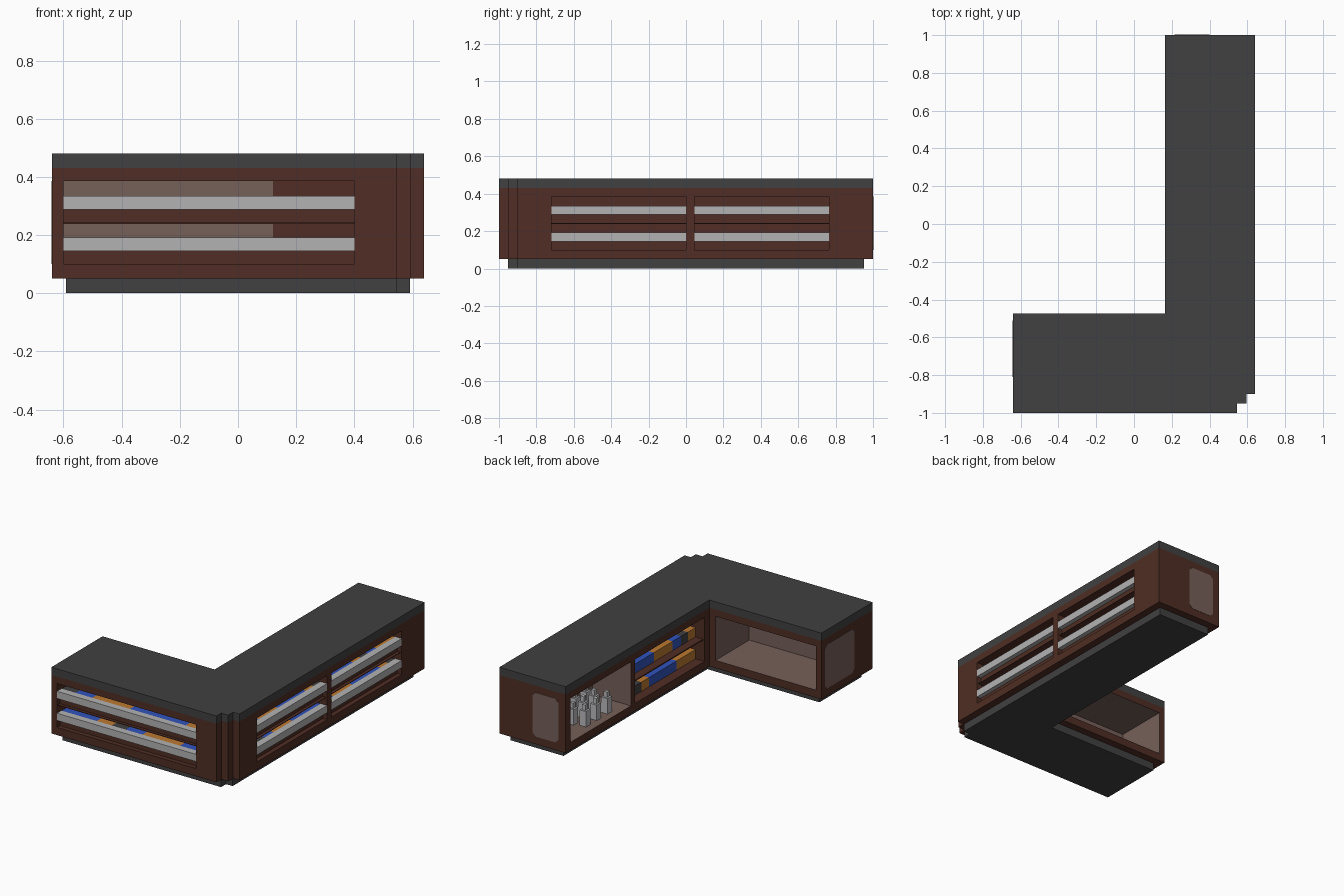
import bpy, bmesh
from mathutils import Vector

old = bpy.data.objects.get("Cube")
if old:
    bpy.data.objects.remove(old, do_unlink=True)


def material(name, r, g, b):
    m = bpy.data.materials.new(name)
    m.use_nodes = True
    m.diffuse_color = (r, g, b, 1)
    m.node_tree.nodes["Principled BSDF"].inputs["Base Color"].default_value = (r, g, b, 1)
    return m


BROWN = material("dark wood", 0.08, 0.027, 0.018)
GREY = material("charcoal", 0.052, 0.052, 0.052)
RAIL = material("light grey metal", 0.45, 0.45, 0.45)
GLASS = material("tinted glass", 0.18, 0.115, 0.1)
BLUE = material("blue packaging", 0.03, 0.085, 0.5)
ORANGE = material("orange packaging", 0.5, 0.19, 0.03)
BOTTLE = material("pale bottle", 0.5, 0.5, 0.52)


def prism(name, outline, axis, lo, hi, mat):
    """Extrude an outline along an axis; the outline uses the other two axes in order."""
    bm = bmesh.new()
    points = []
    for a, b in outline:
        p = [a, b]
        p.insert(axis, lo)
        points.append(bm.verts.new(p))
    face = bm.faces.new(points)
    moved = bmesh.ops.extrude_face_region(bm, geom=[face])["geom"]
    step = Vector((0, 0, 0))
    step[axis] = hi - lo
    bmesh.ops.translate(bm, vec=step, verts=[v for v in moved if isinstance(v, bmesh.types.BMVert)])
    bmesh.ops.recalc_face_normals(bm, faces=bm.faces)
    mesh = bpy.data.meshes.new(name)
    bm.to_mesh(mesh)
    bm.free()
    mesh.materials.append(mat)
    ob = bpy.data.objects.new(name, mesh)
    bpy.context.collection.objects.link(ob)
    return ob


def box(name, lo, hi, mat):
    outline = [(lo[0], lo[1]), (hi[0], lo[1]), (hi[0], hi[1]), (lo[0], hi[1])]
    return prism(name, outline, 2, lo[2], hi[2], mat)


def l_outline(inset):
    """L-shaped counter plan with a stepped outer corner."""
    i = inset
    corner = [(0.545, -1 + i), (0.545, -0.95 + i)]
    if not i:
        corner += [(0.595, -0.95), (0.595, -0.9)]
    return ([(-0.64 + i, -1 + i)] + corner
            + [(0.64 - i, -0.9), (0.64 - i, 1 - i), (0.165 + i, 1 - i),
               (0.165 + i, -0.475 - i), (-0.64 + i, -0.475 - i)])


# Plinth, body and counter top
prism("plinth", l_outline(0.048), 2, 0, 0.05, GREY)
body = prism("counter_body", l_outline(0), 2, 0.05, 0.43, BROWN)
prism("counter_top", l_outline(0), 2, 0.43, 0.48, GREY)

# Compartments cut into the body
LOW, MID, HIGH = 0.1, 0.2425, 0.385
cavities = [
    ((-0.6, -1.1), (0.4, -0.84), BROWN),
    ((0.46, -0.72), (0.8, 0.0), BROWN),
    ((0.46, 0.045), (0.8, 0.765), BROWN),
    ((-0.6, -0.82), (0.12, -0.4), GLASS),
    ((0.1, 0.33), (0.44, 0.95), GLASS),
    ((0.1, -0.425), (0.44, 0.285), BROWN),
]
for lo, hi, mat in cavities:
    cutter = box("cutter", (*lo, LOW), (*hi, HIGH), mat)
    cutter.hide_render = True
    mod = body.modifiers.new("compartment", "BOOLEAN")
    mod.operation = "DIFFERENCE"
    mod.solver = "EXACT"
    mod.material_mode = "TRANSFER"
    mod.object = cutter
    bpy.context.view_layer.objects.active = body
    bpy.ops.object.modifier_apply(modifier=mod.name)
    bpy.data.objects.remove(cutter, do_unlink=True)

# Glass back of the front shelves
box("front_glass_back", (-0.6, -0.844, LOW), (0.12, -0.838, HIGH), GLASS)

# Packed goods: share of the row and colour
PATTERN = [(0.25, BLUE), (0.11, ORANGE), (0.1, GREY), (0.12, BLUE), (0.27, ORANGE), (0.15, BLUE)]


def goods(name, axis, lo, hi, shift):
    """Row of coloured packs filling the box from lo to hi along an axis."""
    length = hi[axis] - lo[axis]
    start = lo[axis]
    for n, (share, mat) in enumerate(PATTERN[shift:] + PATTERN[:shift]):
        a, b = list(lo), list(hi)
        a[axis], b[axis] = start, start + share * length
        start = b[axis]
        box(f"{name}_pack_{n + 1}", a, b, mat)


def shelf_unit(name, axis, start, end, face, inward, back, shift):
    """Two shelves with a pale lip, a recessed base and a row of goods."""
    def span(d0, d1, z0, z1):
        lo, hi = [0, 0, z0], [0, 0, z1]
        lo[axis], hi[axis] = start, end
        lo[1 - axis], hi[1 - axis] = sorted((d0, d1))
        return lo, hi

    for n, z in enumerate((LOW, MID)):
        tag = f"{name}_{('lower', 'upper')[n]}"
        box(tag + "_lip", *span(face, face + inward * 0.045, z + 0.045, z + 0.092), RAIL)
        box(tag + "_base", *span(face + inward * 0.03, back, z, z + 0.05), BROWN)
        goods(tag, axis, *span(face + inward * 0.045, back, z + 0.05, z + 0.09), shift + 2 * n)
    box(name + "_divider", *span(face + inward * 0.01, back, MID - 0.004, MID), BROWN)


shelf_unit("front_shelf", 0, -0.6, 0.4, -1, 1, -0.844, 0)
shelf_unit("side_shelf_near", 1, -0.72, 0.0, 0.64, -1, 0.46, 1)
shelf_unit("side_shelf_far", 1, 0.045, 0.765, 0.64, -1, 0.46, 3)

# Inner shelf with goods and no lip
box("inner_shelf_board", (0.175, -0.425, MID - 0.008), (0.44, 0.285, MID), BROWN)
for n, z in enumerate((LOW, MID)):
    goods(f"inner_shelf_{n + 1}", 1, (0.23, -0.425, z), (0.44, 0.285, z + 0.06), 4 - n * 3)

# Bottles in the inner display
for row in range(3):
    for col in range(3):
        x, y = 0.235 + 0.075 * row, 0.48 + 0.11 * col + 0.02 * (row % 2)
        for part, r, z0, z1 in (("body", 0.023, LOW, 0.2), ("neck", 0.012, 0.2, 0.235)):
            box(f"bottle_{part}_{row}_{col}", (x - r, y - r, z0), (x + r, y + r, z1), BOTTLE)


def window_outline(a0, a1):
    """Upright rectangle with clipped corners."""
    z0, z1, c = 0.1, 0.385, 0.022
    return [(a0 + c, z0), (a1 - c, z0), (a1, z0 + c), (a1, z1 - c),
            (a1 - c, z1), (a0 + c, z1), (a0, z1 - c), (a0, z0 + c)]


# Windows in the two end walls
prism("back_end_window", window_outline(0.215, 0.4), 1, 0.997, 1.002, GLASS)
prism("side_end_window", window_outline(-0.81, -0.51), 0, -0.642, -0.637, GLASS)
